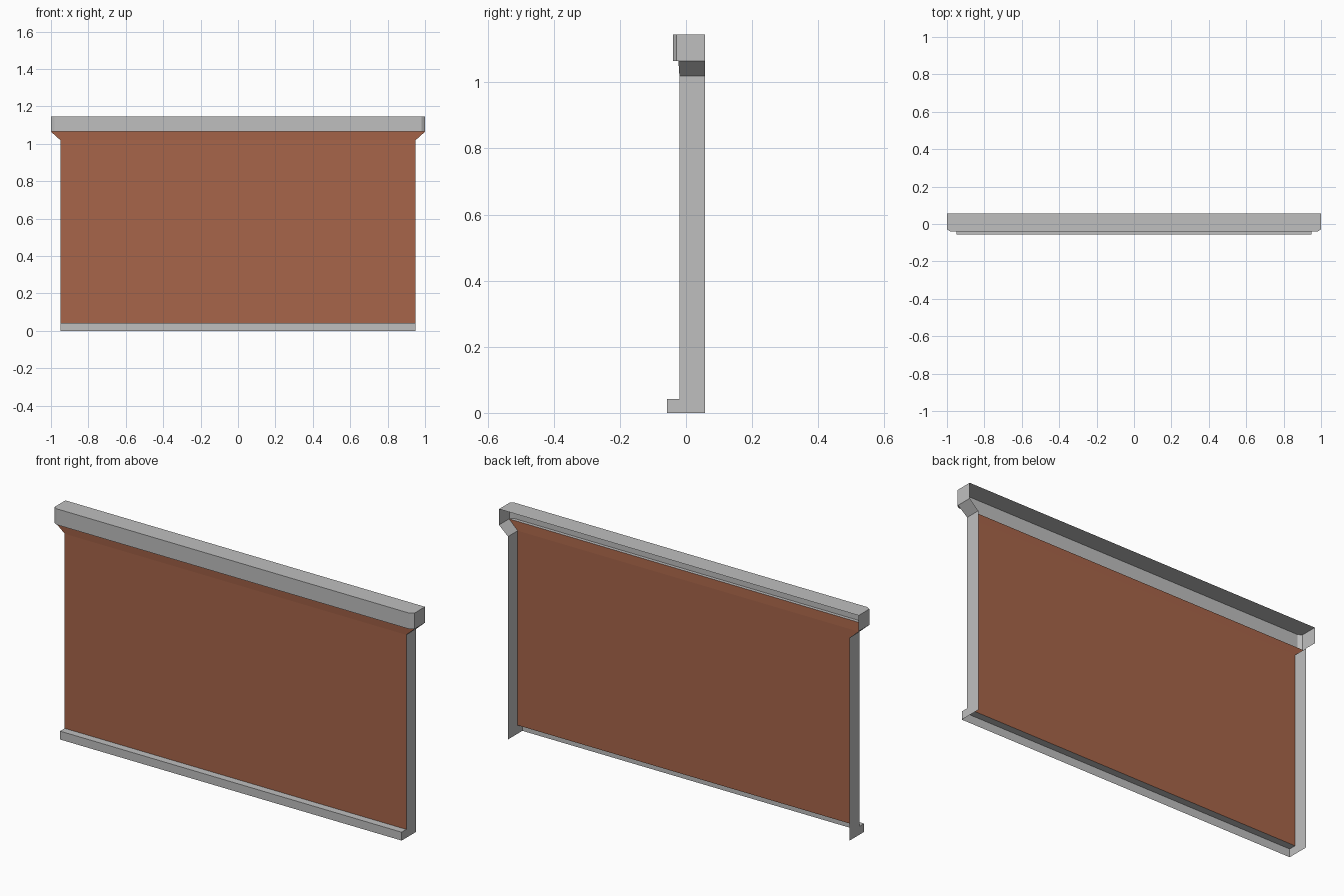
import bpy, bmesh

if "Cube" in bpy.data.objects:
    bpy.data.objects.remove(bpy.data.objects["Cube"])

# Key dimensions
W, CW = 0.95, 1.0                  # half widths: wall, cap
BACK, WALL, LIP = 0.057, -0.02, -0.023
BASE_Y, CAP_Y = -0.057, -0.04
BASE_Z, FLARE_Z, CAP_Z, TOP = 0.042, 1.02, 1.065, 1.145


def material(name, rgb):
    m = bpy.data.materials.new(name)
    m.diffuse_color = (*rgb, 1)
    m.use_nodes = True
    m.node_tree.nodes["Principled BSDF"].inputs["Base Color"].default_value = m.diffuse_color
    return m


grey = material("grey_trim", (0.52, 0.52, 0.52))
brown = material("brown_panel", (0.39, 0.13, 0.067))


def sheet(name, mat, faces, mirror=False):
    """Open surface made from a few polygons, optionally mirrored across x."""
    bm = bmesh.new()
    for pts in faces:
        bm.faces.new([bm.verts.new(p) for p in pts])
    bmesh.ops.remove_doubles(bm, verts=bm.verts, dist=1e-5)
    me = bpy.data.meshes.new(name)
    bm.to_mesh(me)
    bm.free()
    me.materials.append(mat)
    ob = bpy.data.objects.new(name, me)
    bpy.context.collection.objects.link(ob)
    if mirror:
        ob.modifiers.new("mirror", 'MIRROR').use_mirror_merge = False
    return ob


def row(half, y, z):
    return [(-half, y, z), (half, y, z)]


def band(a, b):
    """Quad from lower/front edge a to upper/rear edge b."""
    return a + b[::-1]


# Brown front panel, leaning slightly forward where it flares at the top
sheet("front_panel", brown, [
    band(row(W, WALL, BASE_Z), row(W, WALL, FLARE_Z)),
    band(row(W, WALL, FLARE_Z), row(CW, LIP, CAP_Z)),
])

# Skirting along the foot: front and top, open behind and below
sheet("base_trim", grey, [
    band(row(W, BASE_Y, 0), row(W, BASE_Y, BASE_Z)),
    band(row(W, BASE_Y, BASE_Z), row(W, WALL, BASE_Z)),
])

# L-shaped end walls with the slanted flare under the cap
side = [(BASE_Y, 0), (BACK, 0), (BACK, FLARE_Z), (WALL, FLARE_Z),
        (WALL, BASE_Z), (BASE_Y, BASE_Z)]
sheet("end_wall", grey, [
    [(W, y, z) for y, z in side],
    [(W, WALL, FLARE_Z), (W, BACK, FLARE_Z), (CW, BACK, CAP_Z), (CW, LIP, CAP_Z)],
], mirror=True)

# Cap rail with chamfered front corners, open at the back
left = [(-CW, BACK), (-CW, CAP_Y + 0.012), (-CW + 0.018, CAP_Y)]
path = left + [(-x, y) for x, y in reversed(left)]
walls = [[(*a, CAP_Z), (*b, CAP_Z), (*b, TOP), (*a, TOP)]
         for a, b in zip(path, path[1:])]
lid = [(x, y, TOP) for x, y in path]
ledge = [(x, y, CAP_Z) for x, y in [(-CW, LIP)] + path[1:-1] + [(CW, LIP)]][::-1]
sheet("cap_rail", grey, walls + [lid, ledge])
